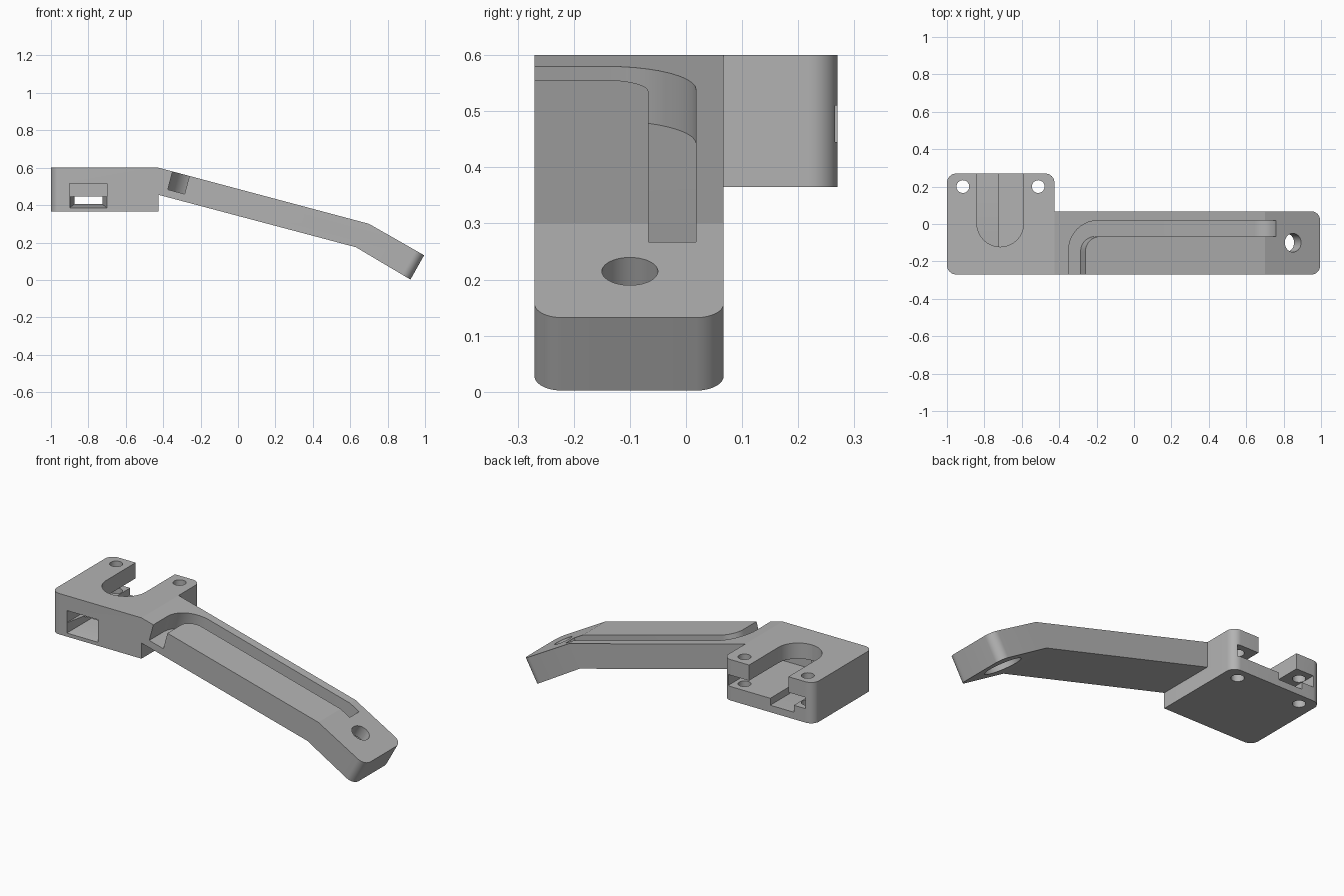
import bpy, bmesh, math
from mathutils import Matrix, Vector

if "Cube" in bpy.data.objects:
    bpy.data.objects.remove(bpy.data.objects["Cube"], do_unlink=True)

grey = bpy.data.materials.new("plain grey")
grey.use_nodes = True
grey.diffuse_color = (0.45, 0.45, 0.45, 1)
grey.node_tree.nodes["Principled BSDF"].inputs["Base Color"].default_value = (0.45, 0.45, 0.45, 1)


def fillet(corners, steps=10):
    """Outline from (x, y) or (x, y, radius) corners."""
    out = []
    for i, c in enumerate(corners):
        p = Vector(c[:2])
        if len(c) == 2:
            out.append(p)
            continue
        a = (Vector(corners[i - 1][:2]) - p).normalized()
        b = (Vector(corners[(i + 1) % len(corners)][:2]) - p).normalized()
        r, half = c[2], a.angle(b) / 2
        centre = p + (a + b).normalized() * r / math.sin(half)
        start, end = (p + d * r / math.tan(half) - centre for d in (a, b))
        sweep = start.angle_signed(end)
        for k in range(steps + 1):
            out.append(centre + Matrix.Rotation(-sweep * k / steps, 2) @ start)
    return out


def rect(x0, x1, y0, y1):
    return [(x0, y0), (x1, y0), (x1, y1), (x0, y1)]


def circle(x, y, r, n=40):
    return [(x + r * math.cos(k * math.tau / n), y + r * math.sin(k * math.tau / n)) for k in range(n)]


def prism(name, outline, low, high, frame=Matrix(), soften=None, radius=0, flare=None):
    """Extrude an outline; optionally round chosen edges or widen the far end."""
    bm = bmesh.new()
    base = bm.faces.new([bm.verts.new((p[0], p[1], low)) for p in outline])
    grown = bmesh.ops.extrude_face_region(bm, geom=[base])["geom"]
    for v in grown:
        if isinstance(v, bmesh.types.BMVert):
            v.co.z = high
            if flare:
                px, py, sx, sy = flare
                v.co.x = px + (v.co.x - px) * sx
                v.co.y = py + (v.co.y - py) * sy
    bmesh.ops.recalc_face_normals(bm, faces=bm.faces)
    if soften:
        edges = [e for e in bm.edges if soften(e.verts[0].co, e.verts[1].co)]
        bmesh.ops.bevel(bm, geom=edges, offset=radius, segments=10, profile=0.5, affect='EDGES')
    bm.transform(frame)
    bmesh.ops.recalc_face_normals(bm, faces=bm.faces)
    mesh = bpy.data.meshes.new(name)
    bm.to_mesh(mesh)
    bm.free()
    mesh.materials.append(grey)
    obj = bpy.data.objects.new(name, mesh)
    bpy.context.collection.objects.link(obj)
    return obj


def combine(target, tool, operation='DIFFERENCE'):
    tool.hide_render = True
    mod = target.modifiers.new(tool.name, 'BOOLEAN')
    mod.operation, mod.solver, mod.object = operation, 'EXACT', tool
    bpy.context.view_layer.objects.active = target
    bpy.ops.object.modifier_apply(modifier=mod.name)
    bpy.data.objects.remove(tool, do_unlink=True)


# Frames: side profile, sloped arm, steeper arm tip
side = Matrix.Rotation(math.pi / 2, 4, 'X')
slope = Matrix.Translation((-0.425, 0, 0.6)) @ Matrix.Rotation(math.atan2(0.3, 1.125), 4, 'Y')
tip = Matrix.Translation((0.85, -0.1, 0.215)) @ Matrix.Rotation(math.radians(30), 4, 'Y')

# Mounting block with three rounded corners
bracket = prism("bracket_arm", fillet([(-1, -0.27, 0.05), (-0.425, -0.27),
                                       (-0.425, 0.27, 0.05), (-1, 0.27, 0.05)]), 0.365, 0.6)

# Bent arm with rounded tip corners
arm = prism("arm", [(-0.5, 0.6), (-0.425, 0.6), (0.7, 0.3), (0.995, 0.132),
                    (0.922, 0.002), (0.63, 0.175), (-0.425, 0.455), (-0.5, 0.455)],
            -0.067, 0.27, side,
            lambda a, b: min(a.x, b.x) > 0.9 and abs(a.z - b.z) < 0.001, 0.05)
combine(bracket, arm, 'UNION')

# Curved cable groove along the arm, with a rounded run-out
combine(bracket, prism("groove", fillet([(0.078, -0.35), (0.171, -0.35), (0.171, -0.067, 0.08),
                                         (1.23, -0.067), (1.23, 0.018), (0.078, 0.018, 0.16)]),
                       -0.1, 0.1, slope,
                       lambda a, b: min(a.x, b.x) > 1.2 and max(a.z, b.z) < 0, 0.095))

# Block pocket: wide slot, floor channel and open U-shaped top
combine(bracket, prism("slot", rect(-0.95, -0.455, -0.15, 0.4), 0.445, 0.51))
combine(bracket, prism("channel", rect(-0.875, -0.725, -0.16, 0.4), 0.405, 0.46))
combine(bracket, prism("top_opening", fillet([(-0.84, -0.122, 0.1249), (-0.59, -0.122, 0.1249),
                                              (-0.59, 0.4), (-0.84, 0.4)]), 0.48, 0.7))

# Front window with a flared lower half
combine(bracket, prism("window", rect(-0.9, -0.7, 0.445, 0.515), 0.14, 0.35, side))
combine(bracket, prism("window_flare", rect(-0.875, -0.725, 0.405, 0.45), 0.155, 0.272, side,
                       flare=(-0.8, 0.45, 1.33, 1.44)))

# Screw holes in the block
for x in (-0.915, -0.512):
    combine(bracket, prism("screw_hole", circle(x, 0.2, 0.034), 0.2, 0.8))

# Tip hole with a counterbore underneath
combine(bracket, prism("tip_hole", circle(0, 0, 0.05), -0.3, 0.2, tip))
combine(bracket, prism("tip_counterbore", circle(0, 0, 0.1), -0.3, -0.075, tip))

bpy.ops.object.select_all(action='DESELECT')
bracket.select_set(True)
bpy.context.view_layer.objects.active = bracket
bpy.ops.object.shade_smooth_by_angle(angle=math.radians(12))
